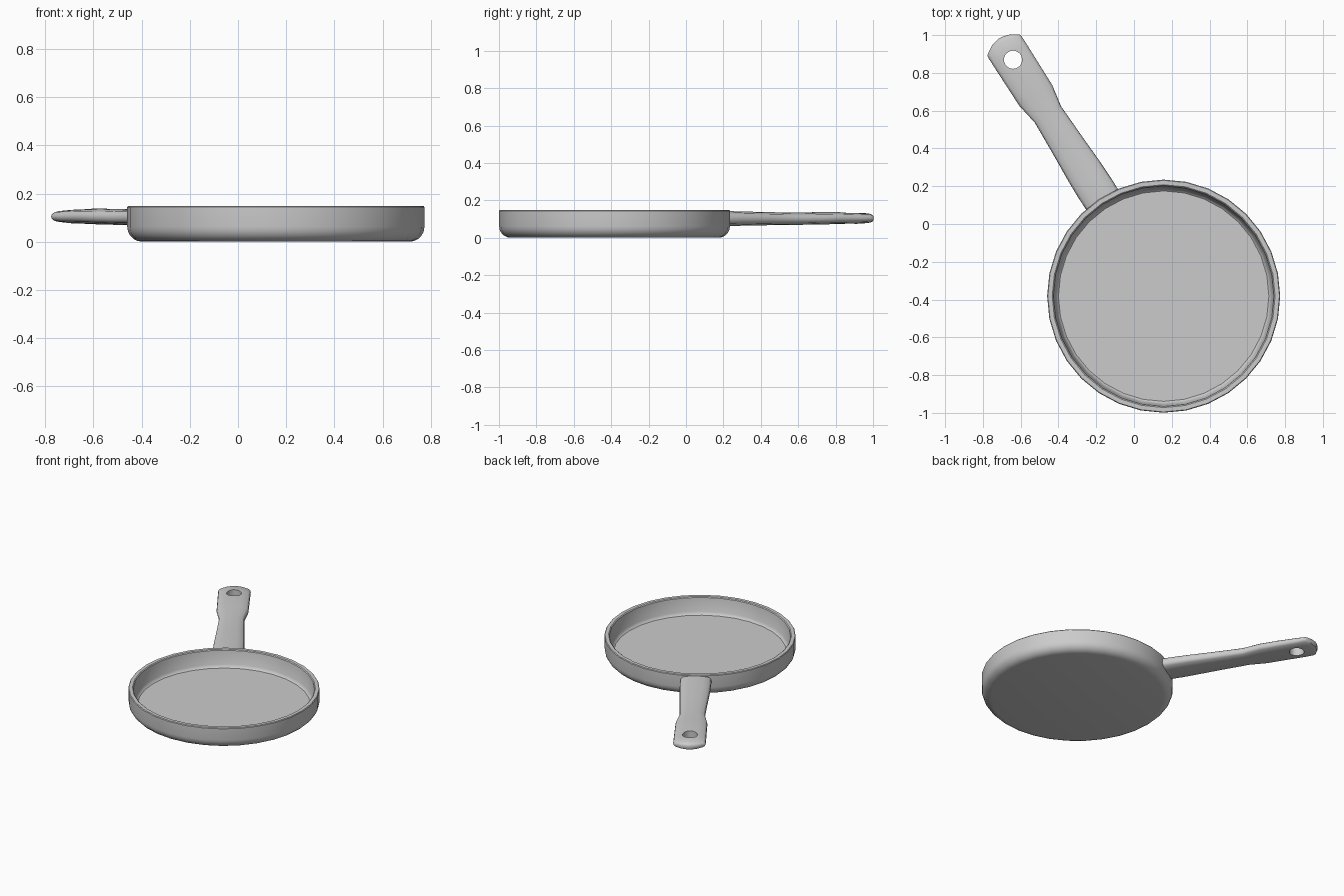
import bpy, bmesh, math
from mathutils import Vector

if "Cube" in bpy.data.objects:
    bpy.data.objects.remove(bpy.data.objects["Cube"])

PAN = Vector((0.157, -0.382, 0))
TURN = math.radians(32.5)
SEGS = 32


def make_object(name, bm, angle=35):
    bmesh.ops.recalc_face_normals(bm, faces=bm.faces)
    mesh = bpy.data.meshes.new(name)
    bm.to_mesh(mesh)
    bm.free()
    ob = bpy.data.objects.new(name, mesh)
    bpy.context.collection.objects.link(ob)
    ob.location = PAN
    bpy.ops.object.select_all(action='DESELECT')
    ob.select_set(True)
    bpy.context.view_layer.objects.active = ob
    bpy.ops.object.shade_smooth_by_angle(angle=math.radians(angle))
    return ob


def lathe(name, profile):
    bm = bmesh.new()
    rings = [[bm.verts.new((r * math.cos(2 * math.pi * i / SEGS),
                            r * math.sin(2 * math.pi * i / SEGS), z))
              for i in range(SEGS)] for r, z in profile]
    for a, b in zip(rings, rings[1:]):
        for i in range(SEGS):
            j = (i + 1) % SEGS
            bm.faces.new((a[i], a[j], b[j], b[i]))
    bm.faces.new(rings[0])
    bm.faces.new(rings[-1])
    return make_object(name, bm)


# Pan body: rounded underside, straight wall, soft rim, flat cooking floor
under = [(0.555 + 0.062 * math.sin(t), 0.065 - 0.062 * math.cos(t))
         for t in (math.pi / 2 * k / 5 for k in range(6))]
under = [(r, max(0, z - 0.003)) for r, z in under]
lathe("pan_body", under + [(0.617, 0.144), (0.613, 0.149), (0.590, 0.149),
                           (0.584, 0.144), (0.572, 0.05), (0.565, 0.036), (0.557, 0.03)])

# Handle: lofted sections of (distance, half width, bottom, top, end bulge)
stations = [
    (0.593, 0.100, 0.060, 0.146, 0.009),
    (0.680, 0.101, 0.061, 0.144, 0.006),
    (0.770, 0.099, 0.063, 0.142, 0),
    (0.950, 0.090, 0.066, 0.138, 0),
    (1.140, 0.082, 0.068, 0.135, 0),
    (1.260, 0.103, 0.070, 0.137, 0),
    (1.380, 0.104, 0.072, 0.138, 0.010),
    (1.500, 0.105, 0.074, 0.134, 0.030),
    (1.558, 0.105, 0.078, 0.131, 0.040),
    (1.572, 0.104, 0.085, 0.123, 0.042),
    (1.576, 0.102, 0.096, 0.112, 0.043),
]
# Upper half of the cross-section, (width share, height share)
half = [(1, 0.0), (0.97, 0.4), (0.86, 0.68), (0.5, 0.86), (0.1, 0.98),
        (-0.1, 0.98), (-0.5, 0.86), (-0.86, 0.68), (-0.97, 0.4), (-1, 0.0)]
section = half + [(u, -v) for u, v in half[-2:0:-1]]
n = len(section)
bm = bmesh.new()
rings = []
for d, w, lo, hi, bulge in stations:
    mid, h = (lo + hi) / 2, (hi - lo) / 2
    rings.append([bm.verts.new((u * w, d + bulge * (1 - u * u), mid + v * h))
                  for u, v in section])
for a, b in zip(rings, rings[1:]):
    for i in range(n):
        j = (i + 1) % n
        bm.faces.new((a[i], a[j], b[j], b[i]))
# Caps run across the handle so the curved ends stay clean
for r in (rings[0], rings[-1]):
    for i in range(n // 2):
        quad = [r[i], r[i + 1], r[(n - i - 1) % n], r[(n - i) % n]]
        bm.faces.new(list(dict.fromkeys(quad)))
handle = make_object("handle", bm, 40)
handle.rotation_euler.z = TURN

# Hanging hole through the handle end
hole_at = PAN + Vector((-math.sin(TURN), math.cos(TURN), 0)) * 1.484
bpy.ops.mesh.primitive_cylinder_add(vertices=24, radius=0.048, depth=0.4,
                                    location=(hole_at.x, hole_at.y, 0.1))
cutter = bpy.context.object
cutter.name = "hole_cutter"
cutter.hide_render = True
bpy.context.view_layer.update()
bpy.context.view_layer.objects.active = handle
mod = handle.modifiers.new("hanging_hole", 'BOOLEAN')
mod.object = cutter
mod.solver = 'EXACT'
bpy.ops.object.modifier_apply(modifier=mod.name)
bpy.data.objects.remove(cutter)
bpy.ops.object.select_all(action='DESELECT')
handle.select_set(True)
bpy.ops.object.shade_smooth_by_angle(angle=math.radians(40))
